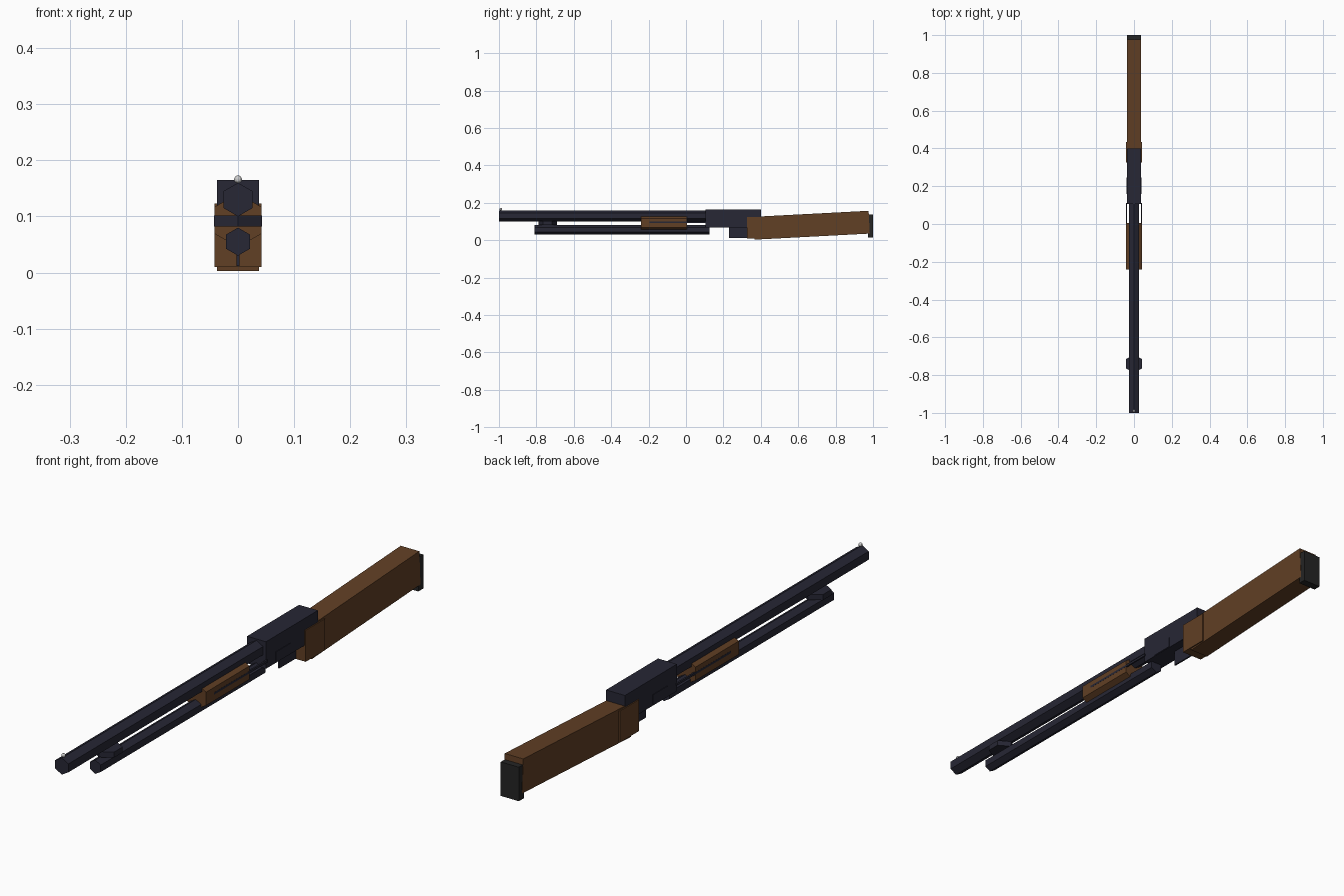
import bpy, math

if "Cube" in bpy.data.objects:
    bpy.data.objects.remove(bpy.data.objects["Cube"])


def material(name, rgb):
    m = bpy.data.materials.new(name)
    m.diffuse_color = (*rgb, 1)
    m.use_nodes = True
    m.node_tree.nodes["Principled BSDF"].inputs["Base Color"].default_value = m.diffuse_color
    return m


STEEL = material("blued_steel", (0.02, 0.02, 0.035))
WOOD = material("walnut", (0.12, 0.05, 0.018))
RUBBER = material("rubber", (0.018, 0.018, 0.018))


def finish(name, mat):
    o = bpy.context.object
    o.name = name
    if mat:
        o.data.materials.append(mat)
    return o


def box(name, x, y, z, mat, tilt=0):
    """Box from (min, max) ranges, optionally tilted about its x axis."""
    bpy.ops.mesh.primitive_cube_add(
        size=1, location=[sum(r) / 2 for r in (x, y, z)], rotation=(tilt, 0, 0))
    o = finish(name, mat)
    o.scale = [r[1] - r[0] for r in (x, y, z)]
    return o


def hex_bar(name, radius, y, z, mat):
    """Hexagonal prism along y with one corner pointing up."""
    bpy.ops.mesh.primitive_cylinder_add(
        vertices=6, radius=radius, depth=y[1] - y[0],
        location=(0, sum(y) / 2, z), rotation=(math.pi / 2, 0, 0))
    return finish(name, mat)


# Barrel, magazine tube and sliding forend
hex_bar("barrel", 0.03, (-1.0, 0.12), 0.13, STEEL)
hex_bar("magazine_tube", 0.025, (-0.81, 0.125), 0.055, STEEL)
hex_bar("forend", 0.048, (-0.24, 0.005), 0.093, WOOD)

# Clamp between barrel and tube
bpy.ops.mesh.primitive_cylinder_add(vertices=6, radius=0.049, depth=0.02,
                                    location=(0, -0.74, 0.092))
finish("barrel_clamp", STEEL)

# Front bead sight
bpy.ops.mesh.primitive_uv_sphere_add(segments=12, ring_count=8, radius=0.007,
                                     location=(0, -0.99, 0.166))
finish("bead_sight", None)

# Receiver with slide bars and port plates on both sides
box("receiver", (-0.0375, 0.0375), (0.105, 0.40), (0.068, 0.165), STEEL)
for side, s in (("right", 1), ("left", -1)):
    box(side + "_slide_bar", sorted((0.036 * s, 0.042 * s)), (-0.195, 0.11),
        (0.091, 0.099), STEEL)
    box(side + "_port_plate", sorted((0.034 * s, 0.0395 * s)), (0.16, 0.245),
        (0.07, 0.108), STEEL)

# Thin trigger guard plate below the receiver
box("trigger_guard", (-0.003, 0.003), (0.23, 0.325), (0.012, 0.075), STEEL)

# Wrist, tilted stock and butt pad
box("stock_wrist", (-0.0415, 0.0415), (0.325, 0.435), (0.01, 0.123), WOOD)
box("stock", (-0.037, 0.037), (0.362, 0.98), (0.019, 0.141), WOOD, math.radians(3))
box("butt_pad", (-0.036, 0.036), (0.972, 1.0), (0.014, 0.136), RUBBER)
